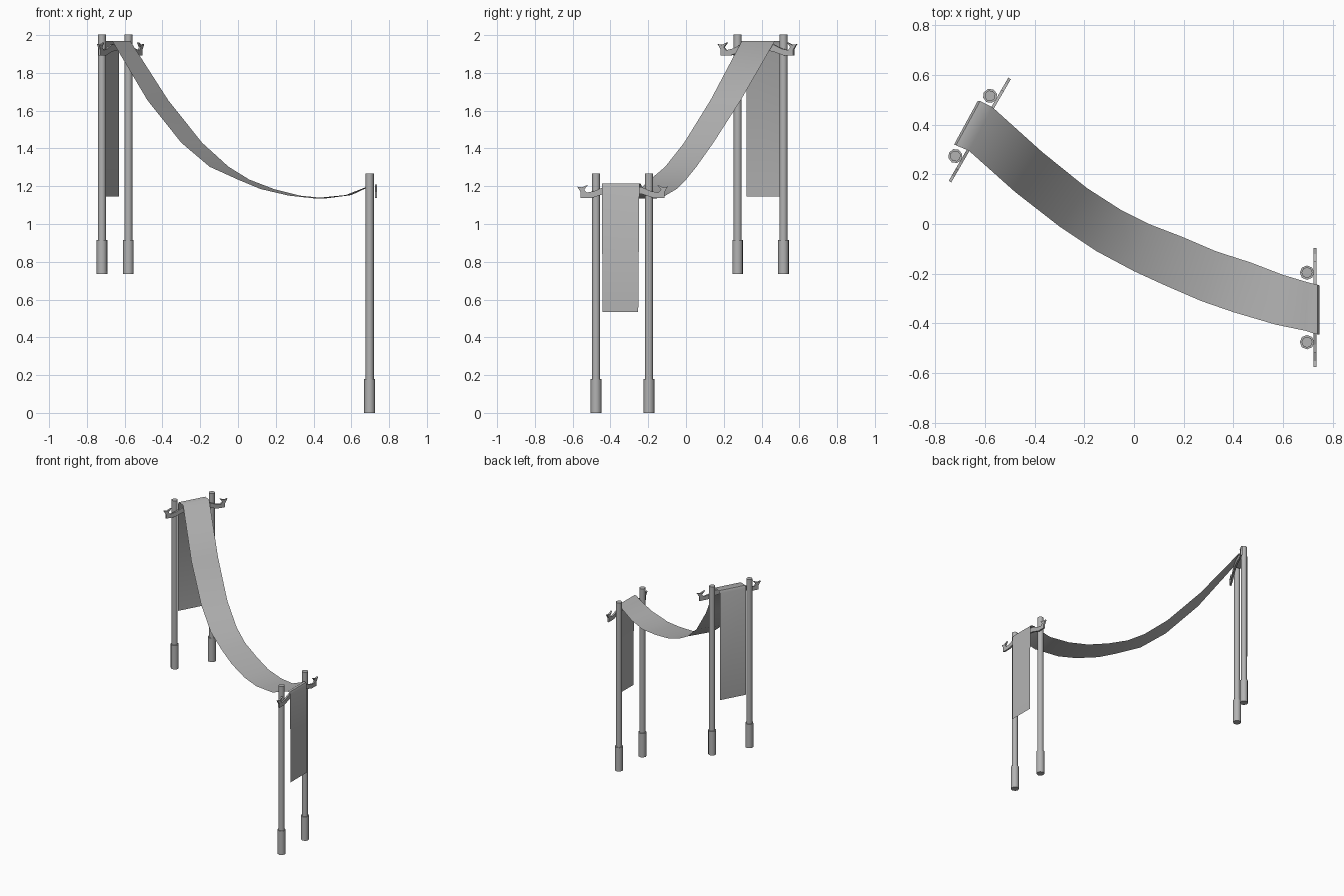
import bpy
import bmesh
from math import radians
from mathutils import Matrix, Vector

if "Cube" in bpy.data.objects:
    bpy.data.objects.remove(bpy.data.objects["Cube"], do_unlink=True)

gray = bpy.data.materials.new("plain gray")
gray.use_nodes = True
color = (0.45, 0.45, 0.45, 1)
gray.diffuse_color = color
gray.node_tree.nodes["Principled BSDF"].inputs["Base Color"].default_value = color


def add_object(name, bm, matrix=None, angle=None):
    """Turn a bmesh into a named object; shade smooth below the angle."""
    mesh = bpy.data.meshes.new(name)
    bm.to_mesh(mesh)
    bm.free()
    mesh.materials.append(gray)
    obj = bpy.data.objects.new(name, mesh)
    bpy.context.collection.objects.link(obj)
    if matrix:
        obj.matrix_world = matrix
    if angle:
        bpy.ops.object.select_all(action="DESELECT")
        obj.select_set(True)
        bpy.context.view_layer.objects.active = obj
        bpy.ops.object.shade_smooth_by_angle(angle=radians(angle))
    return obj


def cylinder(bm, radius, bottom, top):
    middle = Matrix.Translation((0, 0, (bottom + top) / 2))
    bmesh.ops.create_cone(bm, cap_ends=True, segments=8, radius1=radius,
                          radius2=radius, depth=top - bottom, matrix=middle)


def post(name, matrix):
    """Slim shaft standing in a wider foot sleeve."""
    bm = bmesh.new()
    cylinder(bm, 0.029, 0, 0.18)
    cylinder(bm, 0.022, 0.18, 1.268)
    add_object(name, bm, matrix, 50)


# Half outline of the bowed crossbar: distance from centre, height
bar_top = [(0, -0.008), (0.1, -0.018), (0.15, -0.04), (0.19, -0.048),
           (0.203, -0.032), (0.182, -0.006), (0.215, -0.02), (0.24, -0.016)]
bar_bottom = [(0.222, -0.045), (0.222, -0.076), (0.16, -0.075),
              (0.1, -0.055), (0, -0.043)]


def crossbar(name, matrix):
    """Thin plate with forked, upturned ends, mirrored about its centre."""
    half = bar_top + bar_bottom
    outline = half + [(-y, z) for y, z in reversed(half[1:-1])]
    bm = bmesh.new()
    face = bm.faces.new([bm.verts.new((-0.006, y, z)) for y, z in outline])
    result = bmesh.ops.extrude_face_region(bm, geom=[face])
    verts = [v for v in result["geom"] if isinstance(v, bmesh.types.BMVert)]
    bmesh.ops.translate(bm, verts=verts, vec=(0.012, 0, 0))
    bmesh.ops.recalc_face_normals(bm, faces=bm.faces)
    add_object(name, bm, matrix)


def stand(name, x, y, ground, bar_height, turn):
    """Two posts with a crossbar on one side of them."""
    rotation = Matrix.Rotation(radians(turn), 4, "Z")
    place = Matrix.Translation((x, y, ground)) @ rotation
    for label, side in (("front", -1), ("back", 1)):
        post(f"{name}_{label}_post", place @ Matrix.Translation((0, side * 0.14, 0)))
    crossbar(f"{name}_crossbar",
             place @ Matrix.Translation((0.033, 0, bar_height - ground)))


stand("low_stand", 0.697, -0.336, 0, 1.214, 0)
stand("high_stand", -0.65, 0.395, 0.735, 1.968, -30)

# Cloth sections: back edge x y, front edge x y, height
sections = [
    (-0.63, 0.495, -0.725, 0.32, 1.145),
    (-0.63, 0.495, -0.725, 0.32, 1.95),
    (-0.62, 0.495, -0.717, 0.317, 1.968),
    (-0.57, 0.47, -0.665, 0.295, 1.968),
    (-0.37, 0.29, -0.48, 0.13, 1.656),
    (-0.19, 0.145, -0.30, -0.01, 1.43),
    (-0.05, 0.055, -0.15, -0.11, 1.303),
    (0.06, 0, 0, -0.19, 1.235),
    (0.19, -0.05, 0.12, -0.245, 1.185),
    (0.33, -0.11, 0.27, -0.31, 1.15),
    (0.47, -0.155, 0.40, -0.355, 1.136),
    (0.60, -0.205, 0.57, -0.405, 1.153),
    (0.70, -0.235, 0.69, -0.43, 1.2),
    (0.72, -0.24, 0.72, -0.44, 1.214),
    (0.74, -0.245, 0.74, -0.445, 1.214),
    (0.747, -0.247, 0.747, -0.445, 1.2),
    (0.747, -0.253, 0.747, -0.442, 0.535),
]

# Hanging cloth draped over both crossbars
bm = bmesh.new()
rows = [(bm.verts.new((bx, by, z)), bm.verts.new((fx, fy, z)))
        for bx, by, fx, fy, z in sections]
for (b1, f1), (b2, f2) in zip(rows, rows[1:]):
    bm.faces.new((b1, f1, f2, b2))
add_object("draped_cloth", bm, None, 60)
